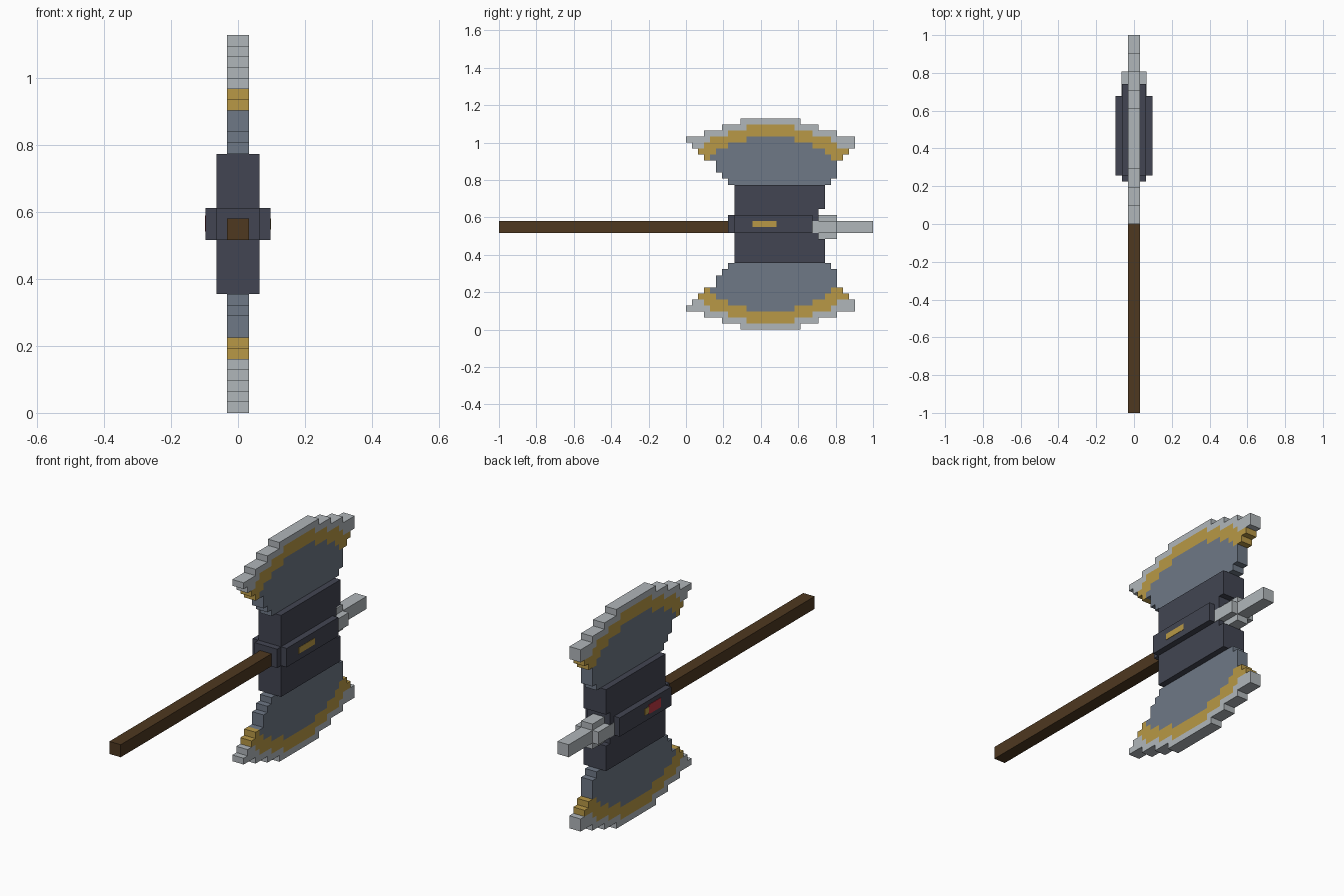
import bpy
import bmesh
from mathutils import Vector

U = 1 / 31  # one block of the stepped design

cube = bpy.data.objects.get("Cube")
if cube:
    bpy.data.objects.remove(cube)


def material(name, hex_code):
    def linear(c):
        return c / 12.92 if c <= 0.04045 else ((c + 0.055) / 1.055) ** 2.4
    rgb = [linear(int(hex_code[i:i + 2], 16) / 255) for i in (0, 2, 4)]
    mat = bpy.data.materials.new(name)
    mat.use_nodes = True
    mat.diffuse_color = (*rgb, 1)
    mat.node_tree.nodes["Principled BSDF"].inputs["Base Color"].default_value = (*rgb, 1)
    return mat


STEEL = material("pale steel", "B0B6BA")
GOLD = material("old gold", "B89846")
BLUE = material("blue grey steel", "6E7886")
DARK = material("dark iron", "424552")
BROWN = material("brown wood", "4E3820")
RED = material("red gem", "BC3844")


def finish(name, bm, mats):
    bmesh.ops.recalc_face_normals(bm, faces=bm.faces)
    mesh = bpy.data.meshes.new(name)
    bm.to_mesh(mesh)
    bm.free()
    for mat in mats:
        mesh.materials.append(mat)
    obj = bpy.data.objects.new(name, mesh)
    bpy.context.collection.objects.link(obj)
    return obj


def box(name, mat, x, y, z):
    """Box from (low, high) ranges given in blocks."""
    bm = bmesh.new()
    bmesh.ops.create_cube(bm, size=1)
    low, high = Vector((x[0], y[0], z[0])), Vector((x[1], y[1], z[1]))
    for v in bm.verts:
        v.co = ((low + high) / 2 + v.co * (high - low)) * U
    return finish(name, bm, [mat])


def stepped_plate(name, cells, half, mats):
    """Plate in the y-z plane; cells maps (y, z) blocks to material indices."""
    bm = bmesh.new()

    def quad(points, index):
        face = bm.faces.new([bm.verts.new(Vector(p) * U) for p in points])
        face.material_index = index

    for (y, z), index in cells.items():
        corners = [(y, z), (y + 1, z), (y + 1, z + 1), (y, z + 1)]
        for x in (-half, half):
            quad([(x, *c) for c in corners], index)
        neighbours = [(y, z - 1), (y + 1, z), (y, z + 1), (y - 1, z)]
        for i, side in enumerate(neighbours):
            if side not in cells:
                a, b = corners[i], corners[(i + 1) % 4]
                quad([(-half, *a), (half, *a), (half, *b), (-half, *b)], index)
    bmesh.ops.remove_doubles(bm, verts=bm.verts, dist=U / 100)
    bmesh.ops.recalc_face_normals(bm, faces=bm.faces)
    bmesh.ops.dissolve_limit(bm, angle_limit=0.01, verts=bm.verts,
                             edges=bm.edges, delimit={'MATERIAL'})
    return finish(name, bm, mats)


# Blades: for each row, the spans of the steel, gold and blue areas
outline = {34: (9, 19), 33: (6, 22), 32: (3, 25), 31: (0, 28), 30: (1, 28),
           29: (2, 27), 28: (3, 26), 27: (5, 25), 26: (5, 25), 25: (6, 25),
           24: (7, 24)}
gold = {33: (10, 18), 32: (7, 21), 31: (4, 24), 30: (3, 25)}
blue = {31: (10, 18), 30: (7, 21), 29: (5, 23), 28: (4, 24)}


def inside(y, span):
    return span[0] <= y < span[1]


blade = {}
for z, span in outline.items():
    for y in range(*span):
        if z < 28 or inside(y, blue.get(z, (0, 0))):
            blade[y, z] = 2
        elif z < 30 or inside(y, gold.get(z, (0, 0))):
            blade[y, z] = 1
        else:
            blade[y, z] = 0
stepped_plate("upper_blade", blade, 1, [STEEL, GOLD, BLUE])
lower = {(y, 34 - z): index for (y, z), index in blade.items()}
stepped_plate("lower_blade", lower, 1, [STEEL, GOLD, BLUE])

# Head block with a recess at the back for the spike socket
hub = {(y, z): 0 for z in range(11, 24)
       for y in range(8, 22 if 15 <= z < 20 else 23)}
stepped_plate("head_block", hub, 2, [DARK])

# Collar and raised side bands
box("front_collar", DARK, (-2, 2), (7, 8), (16, 19))
for side, x in (("left", (2, 3)), ("right", (-3, -2))):
    box(side + "_band", DARK, x, (8, 21), (16, 19))

# Handle
box("handle", BROWN, (-1, 1), (-31, 7), (16, 18))

# Cross-shaped socket and rear spike
box("socket_upright", STEEL, (-1, 1), (22, 25), (15, 19))
box("socket_crossbar", STEEL, (-2.05, 2.05), (21, 25), (16, 18))
box("rear_spike", STEEL, (-1, 1), (25, 31), (16, 18))

# Inlays on the side bands
box("left_gold_inlay", GOLD, (3, 3.05), (11, 15), (17, 18))
box("right_red_inlay", RED, (-3.05, -3), (10.7, 13.7), (16.8, 18.3))
box("right_gold_inlay", GOLD, (-3.05, -3), (13.7, 14.7), (17, 18))
